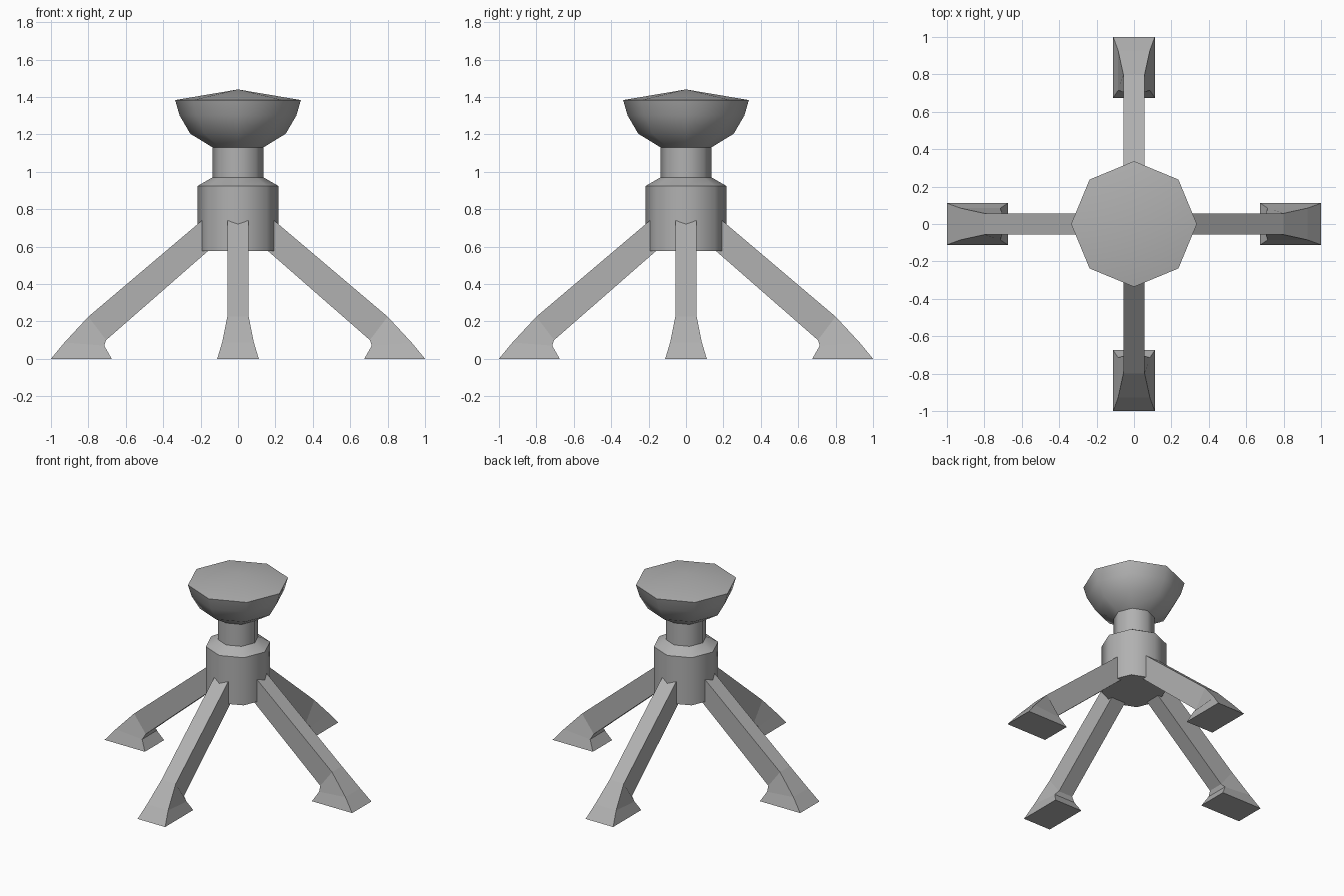
import bpy, bmesh, math

if "Cube" in bpy.data.objects:
    bpy.data.objects.remove(bpy.data.objects["Cube"])

SIDES = 8

# Mid-grey finish shared by every part
GREY = bpy.data.materials.new("mid_grey")
GREY.diffuse_color = (0.44, 0.44, 0.44, 1)
GREY.use_nodes = True
GREY.node_tree.nodes["Principled BSDF"].inputs["Base Color"].default_value = GREY.diffuse_color


def finish(name, bm, smooth):
    bmesh.ops.recalc_face_normals(bm, faces=bm.faces[:])
    mesh = bpy.data.meshes.new(name)
    bm.to_mesh(mesh)
    bm.free()
    mesh.materials.append(GREY)
    obj = bpy.data.objects.new(name, mesh)
    bpy.context.collection.objects.link(obj)
    if smooth:
        bpy.ops.object.select_all(action='DESELECT')
        obj.select_set(True)
        bpy.context.view_layer.objects.active = obj
        bpy.ops.object.shade_smooth_by_angle(angle=math.radians(50))
    return obj


def lathe(name, profile):
    """Revolve (radius, z) points into an octagonal part with corners on the axes."""
    bm = bmesh.new()
    verts = [bm.verts.new((r, 0, z)) for r, z in profile]
    edges = [bm.edges.new(pair) for pair in zip(verts, verts[1:])]
    bmesh.ops.spin(bm, geom=verts + edges, cent=(0, 0, 0), axis=(0, 0, 1),
                   angle=math.tau, steps=SIDES, use_merge=False)
    bmesh.ops.remove_doubles(bm, verts=bm.verts[:], dist=1e-4)
    return finish(name, bm, True)


def leg(name, angle):
    """Loft rectangular sections: (top x, top z, bottom x, bottom z, half width)."""
    sections = [(0.10, 0.818, 0.15, 0.585, 0.057),
                (0.80, 0.225, 0.705, 0.10, 0.057),
                (0.928, 0.087, 0.715, 0.07, 0.085),
                (1.00, 0.00, 0.675, 0.00, 0.111)]
    bm = bmesh.new()
    rings = []
    c, s = math.cos(angle), math.sin(angle)
    for tx, tz, bx, bz, w in sections:
        corners = [(tx, -w, tz), (tx, w, tz), (bx, w, bz), (bx, -w, bz)]
        rings.append([bm.verts.new((x * c - y * s, x * s + y * c, z))
                      for x, y, z in corners])
    for a, b in zip(rings, rings[1:]):
        for i in range(4):
            j = (i + 1) % 4
            bm.faces.new((a[i], a[j], b[j], b[i]))
    bm.faces.new(rings[0])
    bm.faces.new(rings[-1])
    return finish(name, bm, False)


# Central column: hub, neck and bowl-shaped head with a shallow pointed cap
lathe("hub", [(0, 0.576), (0.216, 0.576), (0.216, 0.924), (0.136, 0.97)])
lathe("neck", [(0.136, 0.97), (0.136, 1.13)])
lathe("head", [(0.136, 1.13), (0.255, 1.203), (0.312, 1.30),
               (0.336, 1.383), (0, 1.44)])

# Four splayed legs with flared feet
for i, side in enumerate(("right", "back", "left", "front")):
    leg(side + "_leg", i * math.pi / 2)
